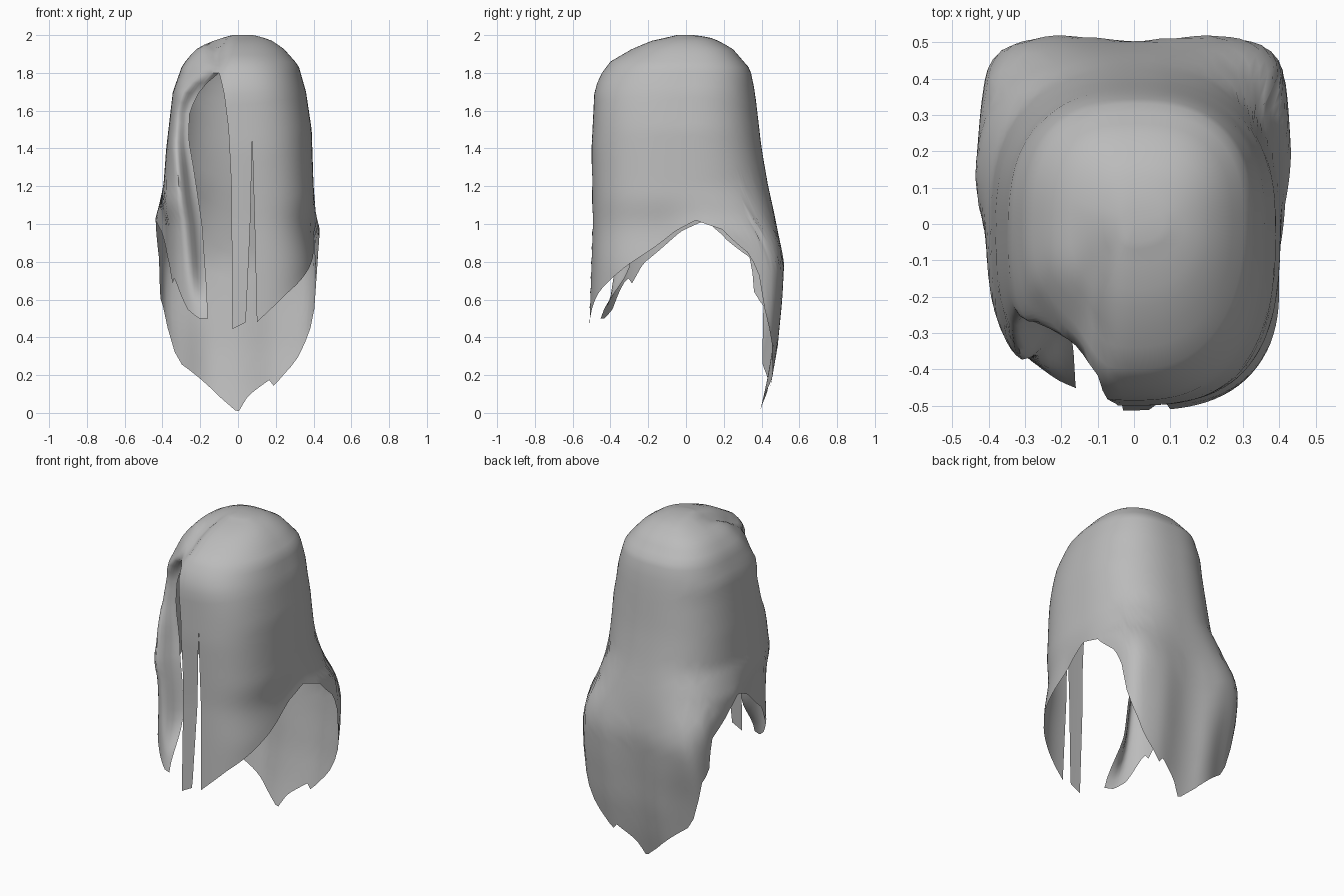
import bpy, bmesh, math

if "Cube" in bpy.data.objects:
    bpy.data.objects.remove(bpy.data.objects["Cube"])


def table(pts):
    """Piecewise linear lookup from sorted (key, value) pairs."""
    def f(k):
        if k <= pts[0][0]:
            return pts[0][1]
        for (a, va), (b, vb) in zip(pts, pts[1:]):
            if k <= b:
                return va + (vb - va) * (k - a) / (b - a)
        return pts[-1][1]
    return f


def smooth(a, b, v):
    t = max(0.0, min(1.0, (v - a) / (b - a)))
    return t * t * (3 - 2 * t)


# Shell extents by height
front = table([(.4, .515), (1, .495), (1.4, .5), (1.7, .485), (1.78, .46), (1.86, .40),
               (1.93, .28), (1.97, .18), (1.99, .09), (2, .05)])
back = table([(0, .415), (.15, .45), (.35, .485), (.6, .51), (.8, .52), (1, .48), (1.2, .435),
              (1.4, .40), (1.7, .365), (1.82, .34), (1.93, .245), (1.97, .17), (1.99, .12), (2, .04)])
right = table([(.25, .40), (.5, .41), (.8, .425), (.97, .435), (1.05, .415), (1.2, .40), (1.5, .39),
               (1.7, .36), (1.84, .32), (1.93, .24), (1.97, .18), (1.99, .125), (2, .08)])
left = table([(.25, .40), (.6, .415), (.8, .42), (1.03, .44), (1.2, .395), (1.4, .38), (1.7, .345),
              (1.84, .295), (1.92, .23), (1.96, .16), (1.99, .07), (2, .03)])
back_power = table([(.6, 12), (.8, 8), (1, 3.4), (1.2, 2.5), (1.6, 2.4), (1.9, 2.6)])
front_power = table([(.7, 3), (1.1, 2.9), (1.6, 2.7), (1.9, 2.2)])

# Sheet edges: x by height
part_left = table([(.5, -.16), (.65, -.165), (1, -.19), (1.3, -.235), (1.45, -.262), (1.6, -.255),
                   (1.71, -.2), (1.77, -.14), (1.8, -.1)])
part_right = table([(.45, -.03), (1.2, -.035), (1.5, -.05), (1.7, -.075), (1.8, -.1)])
slit_left = table([(.45, .035), (.5, .042), (1, .065), (1.44, .075)])
slit_right = table([(.48, .10), (1, .088), (1.44, .075)])

# Hem height by angle (degrees from the front, turning through the right side)
hem = table([(11, .48), (29, .63), (53, .79), (83, .96), (99, 1.02), (116, .97), (131, .84),
             (135.5, .72), (138.5, .51), (147, .27), (157, .14), (159, .18), (173, .09), (180, 0),
             (192, .08), (214, .27), (220, .55), (222, .60), (225, .60), (231, .82), (260, 1.02),
             (277, .96), (305, .79), (312, .68), (315, .72), (328, .55), (336, .50), (340, .50)])
lock_hem = table([(-4, .44), (5, .48)])


def half_width(phi, z):
    """Sides flare at mid height only from the ears backwards."""
    s, c = math.sin(phi), math.cos(phi)
    full = right(z) if s > 0 else left(z)
    if z > 1.2:
        return full
    slim = (.39 + .03 * smooth(1, .75, z)) if s > 0 else .385
    slim += (full - slim) * smooth(1.0, 1.2, z)
    return slim + (full - slim) * smooth(.4, -.35, c)


def front_shape(x, z):
    return front_power(z) - (.35 * smooth(1.1, .8, z) if x < 0 else 0)


def edge_angle(x, z):
    a = left(z) if x < 0 else right(z)
    x = max(-.5 * a, min(.5 * a, x)) if z > 1.8 else x
    a = half_width(math.copysign(.3, x), z)
    n = front_shape(x, z)
    y = front(z) * (1 - min(.99, abs(x) / a) ** n) ** (1 / n)
    return math.atan2(x, y)


def point(phi, z):
    s, c = math.sin(phi), math.cos(phi)
    a = half_width(phi, z)
    b, n = (front(z), front_shape(s, z)) if c > 0 else (back(z), back_power(z))
    r = (abs(s / a) ** n + abs(c / b) ** n) ** (-1 / n)
    x, y = r * s, -r * c
    if y < 0:
        # left curtain is swept back behind the parting, its edge curled inwards
        y += (.04 + .03 * smooth(.6, 1.5, z)) * smooth(-.07, -.17, x) * smooth(-.05, -.35, y) \
            * (1 - .7 * smooth(-.25, -.34, x))
        gap = part_left(z) - x
        if gap > -.01 and z < 1.8:
            y += (.14 - .04 * smooth(1.2, 1.6, z)) * smooth(.1, 0, gap) * smooth(.48, .8, z) * smooth(1.8, 1.72, z)
    elif y > .2:
        # hollow along the middle of the back, left hem drawn in
        low = smooth(1.1, .5, z)
        y -= .025 * low * max(0, 1 - (x / .2) ** 2) ** 2
        y -= .045 * smooth(.8, .3, z) * smooth(-.1, -.3, x)
        y -= (.04 if x < 0 else .03) * low * smooth(.2, .42, abs(x))
    # parting groove over the crown
    z -= .035 * math.exp(-((x + .11) / .04) ** 2) * smooth(.05, -.15, y) * smooth(1.8, 1.9, z)
    return x, y, z


TOP = [2, 1.995, 1.985, 1.97, 1.95, 1.925, 1.895, 1.86, 1.83, 1.8]
LOW = 24


def add_sheet(bm, start, end, turn, cols, hem_height):
    grid = []
    p0, p1 = edge_angle(start(.5), .5), edge_angle(end(.5), .5) + turn
    for i in range(cols + 1):
        u = i / cols
        h = hem_height(math.degrees(p0 + (p1 - p0) * u))
        column = []
        for z in TOP + [1.8 + (h - 1.8) * (k + 1) / LOW for k in range(LOW)]:
            a, b = edge_angle(start(z), z), edge_angle(end(z), z) + turn
            column.append(bm.verts.new(point(a + (b - a) * u, z)))
        grid.append(column)
    for c0, c1 in zip(grid, grid[1:]):
        for k in range(len(c0) - 1):
            bm.faces.new((c0[k], c0[k + 1], c1[k + 1], c1[k]))
    # close the crown
    crown = bm.verts.new((0, 0, 2))
    for c0, c1 in zip(grid, grid[1:]):
        bm.faces.new((crown, c0[0], c1[0]))


# Hair shell: main sheet wraps round the back, narrow lock hangs in front
bm = bmesh.new()
add_sheet(bm, slit_right, part_left, 2 * math.pi, 120, hem)
add_sheet(bm, part_right, slit_left, 0, 6, lock_hem)
bmesh.ops.remove_doubles(bm, verts=bm.verts, dist=.0008)
mesh = bpy.data.meshes.new("hair_shell")
bm.to_mesh(mesh)
bm.free()
hair = bpy.data.objects.new("hair_shell", mesh)
bpy.context.collection.objects.link(hair)

grey = bpy.data.materials.new("grey")
grey.diffuse_color = (.5, .5, .5, 1)
grey.use_nodes = True
grey.node_tree.nodes["Principled BSDF"].inputs["Base Color"].default_value = grey.diffuse_color
mesh.materials.append(grey)

bpy.context.view_layer.objects.active = hair
hair.select_set(True)
bpy.ops.object.shade_smooth_by_angle(angle=math.radians(60))
